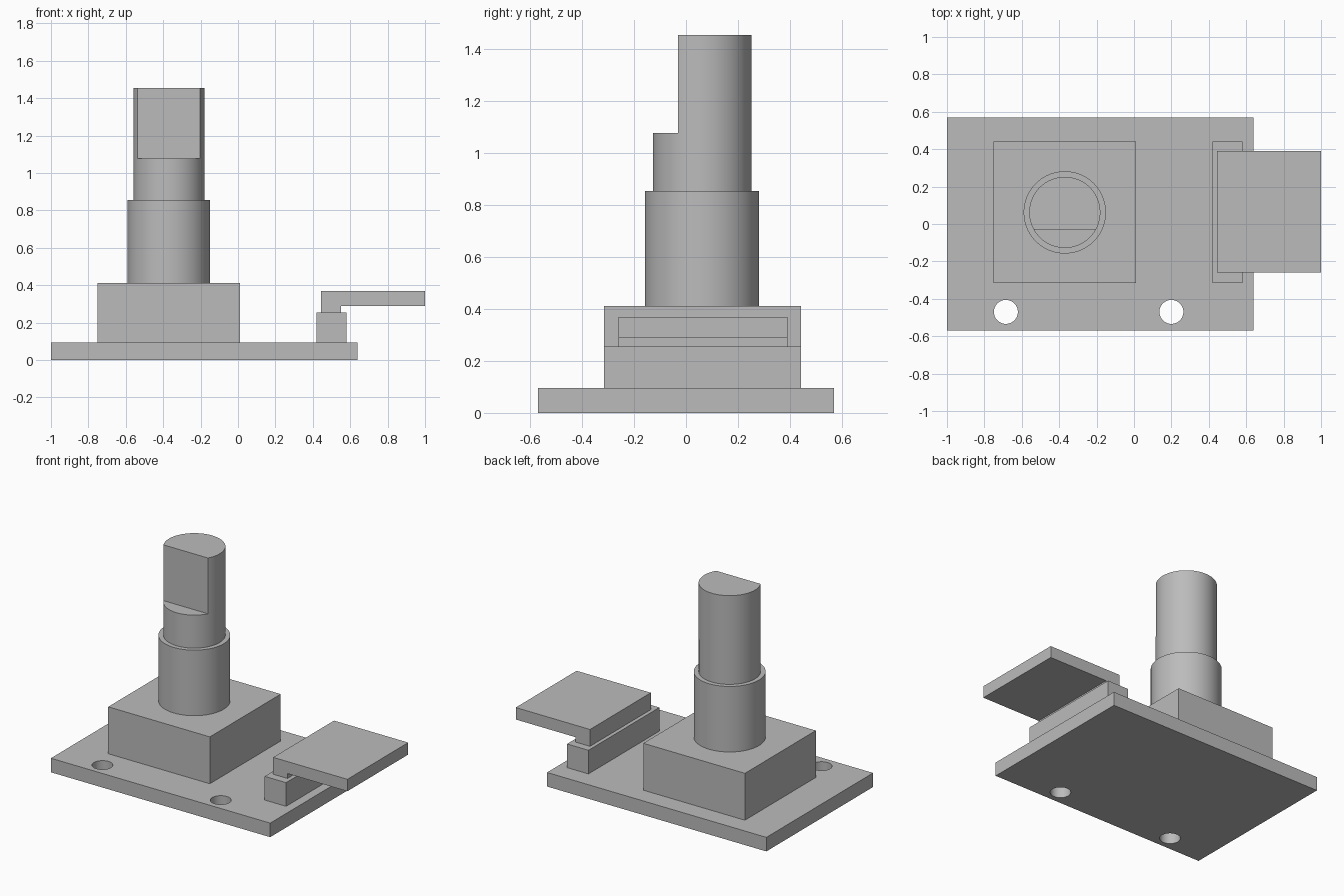
import bpy, bmesh, math

if "Cube" in bpy.data.objects:
    bpy.data.objects.remove(bpy.data.objects["Cube"], do_unlink=True)

GREY = (0.5, 0.5, 0.5, 1.0)
metal = bpy.data.materials.new("plain_grey")
metal.use_nodes = True
metal.diffuse_color = GREY
metal.node_tree.nodes["Principled BSDF"].inputs["Base Color"].default_value = GREY


def prism(name, outline, direction, smooth=False):
    """Extrude a flat outline of 3D points along a direction."""
    bm = bmesh.new()
    face = bm.faces.new([bm.verts.new(p) for p in outline])
    result = bmesh.ops.extrude_face_region(bm, geom=[face], use_keep_orig=True)
    moved = [v for v in result["geom"] if isinstance(v, bmesh.types.BMVert)]
    bmesh.ops.translate(bm, verts=moved, vec=direction)
    bmesh.ops.recalc_face_normals(bm, faces=bm.faces)
    mesh = bpy.data.meshes.new(name)
    bm.to_mesh(mesh)
    bm.free()
    mesh.materials.append(metal)
    obj = bpy.data.objects.new(name, mesh)
    bpy.context.collection.objects.link(obj)
    if smooth:
        bpy.ops.object.select_all(action="DESELECT")
        obj.select_set(True)
        bpy.context.view_layer.objects.active = obj
        bpy.ops.object.shade_smooth_by_angle(angle=math.radians(30))
    return obj


def box(name, x0, x1, y0, y1, z0, z1):
    outline = [(x0, y0, z0), (x1, y0, z0), (x1, y1, z0), (x0, y1, z0)]
    return prism(name, outline, (0, 0, z1 - z0))


def rod(name, cx, cy, r, z0, z1, flat=math.pi / 2):
    """Round bar; a flat angle below a quarter turn cuts a chord on the front."""
    start = -math.pi / 2
    gap = 0 if flat == math.pi / 2 else flat
    steps = 96
    span = 2 * math.pi - 2 * gap
    count = steps if gap == 0 else steps + 1
    angles = [start + gap + span * i / steps for i in range(count)]
    outline = [(cx + r * math.cos(a), cy + r * math.sin(a), z0) for a in angles]
    return prism(name, outline, (0, 0, z1 - z0), smooth=True)


# Base plate with two mounting holes
plate = box("base_plate", -1, 0.64, -0.57, 0.57, 0, 0.095)
for x in (-0.685, 0.2):
    cutter = rod("hole_cutter", x, -0.47, 0.064, -0.1, 0.2)
    cutter.hide_render = True
    mod = plate.modifiers.new("hole", "BOOLEAN")
    mod.operation, mod.solver, mod.object = "DIFFERENCE", "EXACT", cutter
    bpy.ops.object.select_all(action="DESELECT")
    plate.select_set(True)
    bpy.context.view_layer.objects.active = plate
    bpy.ops.object.modifier_apply(modifier=mod.name)
    bpy.data.objects.remove(cutter, do_unlink=True)
bpy.ops.object.shade_smooth_by_angle(angle=math.radians(30))

# Housing block, bushing and shaft with a flat on its front
CX, CY, R = -0.37, 0.062, 0.19
box("housing_block", -0.75, 0.01, -0.315, 0.442, 0.095, 0.412)
rod("bushing", CX, CY, 0.22, 0.412, 0.855)
rod("shaft_lower", CX, CY, R, 0.855, 1.078)
rod("shaft_upper", CX, CY, R, 1.078, 1.455, flat=math.acos(0.092 / R))

# Side post carrying the stepped tab
box("side_post", 0.42, 0.58, -0.315, 0.442, 0.095, 0.255)
step = [(0.445, 0.255), (0.552, 0.255), (0.552, 0.288), (1, 0.288), (1, 0.369), (0.445, 0.369)]
prism("side_tab", [(x, -0.26, z) for x, z in step], (0, 0.65, 0))
